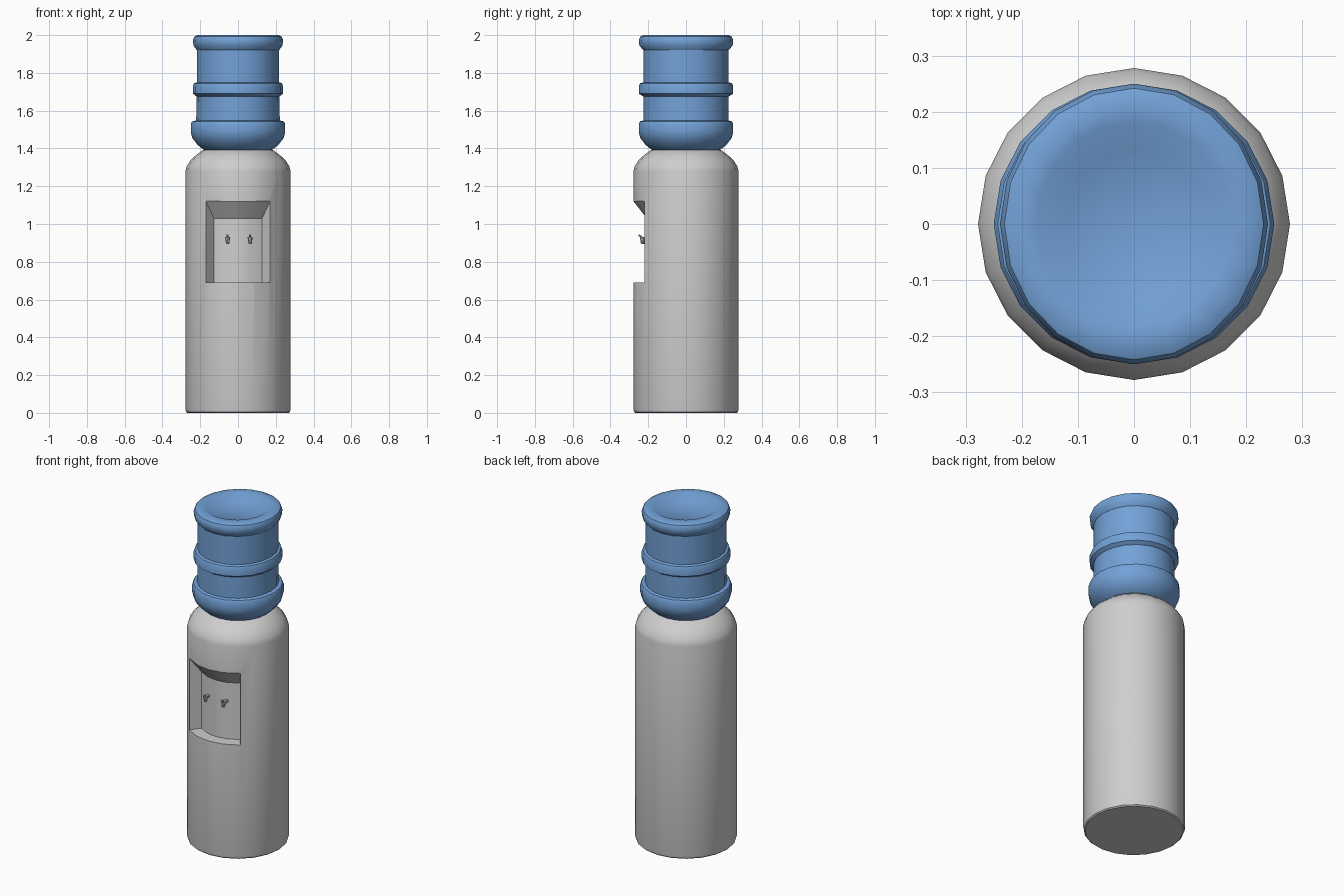
import bpy, bmesh, math
from mathutils import Matrix, Vector

if "Cube" in bpy.data.objects:
    bpy.data.objects.remove(bpy.data.objects["Cube"])

SIDES = 20


def material(name, rgb):
    m = bpy.data.materials.new(name)
    m.diffuse_color = (*rgb, 1)
    m.use_nodes = True
    m.node_tree.nodes["Principled BSDF"].inputs["Base Color"].default_value = m.diffuse_color
    return m


GREY = material("light grey plastic", (0.62, 0.62, 0.62))
BLUE = material("bottle blue", (0.17, 0.36, 0.68))


def finish(bm, name, mat):
    bmesh.ops.recalc_face_normals(bm, faces=bm.faces)
    me = bpy.data.meshes.new(name)
    bm.to_mesh(me)
    bm.free()
    ob = bpy.data.objects.new(name, me)
    bpy.context.collection.objects.link(ob)
    me.materials.append(mat)
    return ob


def smooth(ob, angle=35):
    bpy.ops.object.select_all(action='DESELECT')
    ob.select_set(True)
    bpy.context.view_layer.objects.active = ob
    bpy.ops.object.shade_smooth_by_angle(angle=math.radians(angle))


def bridge(bm, a, b, closed=True):
    n = len(a)
    for i in range(n if closed else n - 1):
        j = (i + 1) % n
        bm.faces.new((a[i], a[j], b[j], b[i]))


def lathe(name, profile, mat):
    """Revolve (radius, z, x scale) rows and cap both ends."""
    bm = bmesh.new()
    rings = []
    for r, z, sx in profile:
        ring = []
        for i in range(SIDES):
            t = 2 * math.pi * i / SIDES
            ring.append(bm.verts.new((r * sx * math.cos(t), r * math.sin(t), z)))
        rings.append(ring)
    for a, b in zip(rings, rings[1:]):
        bridge(bm, a, b)
    bm.faces.new(rings[0])
    bm.faces.new(rings[-1])
    return finish(bm, name, mat)


# cabinet: straight drum with rounded shoulder
body = lathe("cabinet", [(r, z, 1) for r, z in [
    (0.268, 0), (0.275, 0.006), (0.278, 0.018), (0.278, 1.28), (0.272, 1.305),
    (0.25, 1.34), (0.222, 1.365), (0.185, 1.392), (0.16, 1.395)]], GREY)

# dispensing recess: curved back, radial side walls, sloping ceiling
bm = bmesh.new()
sections = []
for deg in (-37.8, -18, 0, 18, 37.8):
    t = math.radians(deg - 90)
    sections.append([bm.verts.new((r * math.cos(t), r * math.sin(t), z))
                     for r, z in [(0.208, 0.69), (0.208, 1.03),
                                  (0.36, 1.226), (0.36, 0.69)]])
for a, b in zip(sections, sections[1:]):
    bridge(bm, a, b)
bm.faces.new(sections[0])
bm.faces.new(sections[-1])
cutter = finish(bm, "recess_cutter", GREY)
cutter.hide_render = True
mod = body.modifiers.new("recess", 'BOOLEAN')
mod.operation = 'DIFFERENCE'
mod.solver = 'EXACT'
mod.object = cutter
bpy.context.view_layer.objects.active = body
bpy.ops.object.modifier_apply(modifier=mod.name)
bpy.data.objects.remove(cutter)
smooth(body)

# bottle: three bulging bands, tapered neck, dished top
E = 0.955
bottle = lathe("water_bottle", [
    (0.165, 1.385, 1), (0.185, 1.395, 1), (0.215, 1.42, 1), (0.242, 1.455, 1),
    (0.25, 1.485, 1), (0.25, 1.53, 1), (0.243, 1.543, 1), (0.226, 1.548, 0.98),
    (0.226, 1.655, 0.97), (0.226, 1.675, 0.97), (0.25, 1.69, E),
    (0.25, 1.73, E), (0.243, 1.745, E), (0.226, 1.75, 0.965), (0.226, 1.92, 0.965),
    (0.247, 1.945, E), (0.25, 1.975, E), (0.242, 1.992, E), (0.225, 2.0, E),
    (0.182, 2.0, E), (0.132, 1.97, E)], BLUE)
smooth(bottle)


# taps: stem, nozzle and push lever
def rod(bm, p, q, r1, r2):
    p, q = Vector(p), Vector(q)
    d = q - p
    rot = d.to_track_quat('Z', 'Y').to_matrix().to_4x4()
    bmesh.ops.create_cone(bm, cap_ends=True, segments=10, radius1=r1, radius2=r2,
                          depth=d.length, matrix=Matrix.Translation((p + q) / 2) @ rot)


for side, x in (("left", -0.055), ("right", 0.064)):
    bm = bmesh.new()
    rod(bm, (x, -0.19, 0.92), (x, -0.235, 0.92), 0.009, 0.009)
    rod(bm, (x, -0.23, 0.93), (x, -0.23, 0.895), 0.014, 0.009)
    rod(bm, (x, -0.23, 0.925), (x, -0.25, 0.942), 0.006, 0.005)
    smooth(finish(bm, side + "_tap", GREY))
